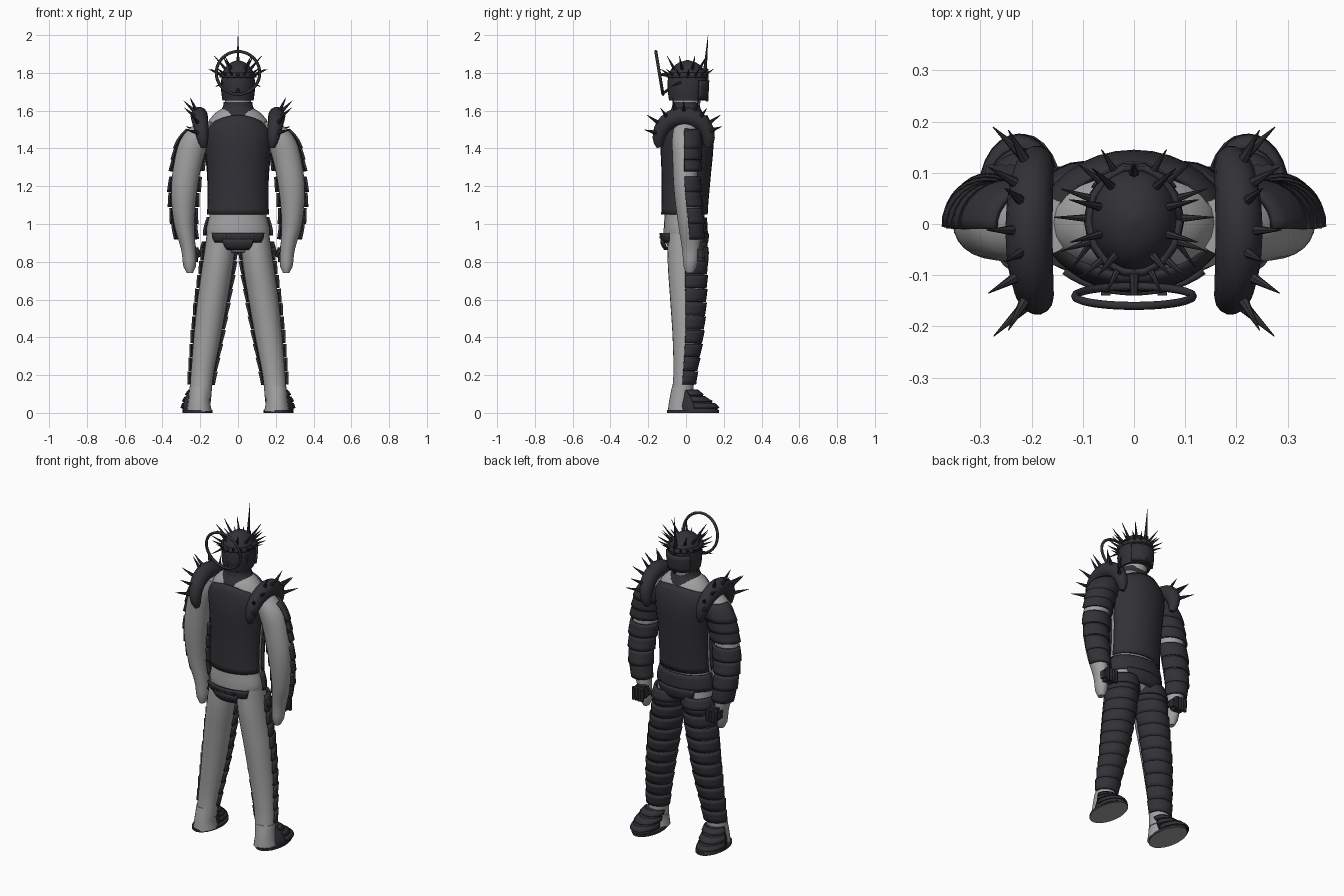
import bpy, bmesh, math
from mathutils import Vector

cube = bpy.data.objects.get("Cube")
if cube:
    bpy.data.objects.remove(cube)


def material(name, rgb):
    m = bpy.data.materials.new(name)
    m.use_nodes = True
    m.diffuse_color = (*rgb, 1)
    m.node_tree.nodes["Principled BSDF"].inputs["Base Color"].default_value = (*rgb, 1)
    return m


GREY = material("grey_suit", (0.36, 0.36, 0.365))
DARK = material("dark_armour", (0.032, 0.031, 0.037))


def finish(name, bm, mat):
    mesh = bpy.data.meshes.new(name)
    bm.to_mesh(mesh)
    bm.free()
    mesh.materials.append(mat)
    for p in mesh.polygons:
        p.use_smooth = True
    mesh.set_sharp_from_angle(angle=math.radians(40))
    ob = bpy.data.objects.new(name, mesh)
    bpy.context.collection.objects.link(ob)
    return ob


def at(profile, z):
    """Smoothly interpolated ring (x, y, rx, ry) of a profile at a height."""
    n = len(profile)
    i = 0
    while i < n - 2 and z > profile[i + 1][2]:
        i += 1
    a, b = profile[i], profile[i + 1]
    before, after = profile[max(i - 1, 0)], profile[min(i + 2, n - 1)]
    h = b[2] - a[2]
    t = min(max((z - a[2]) / h, 0), 1)
    out = []
    for k in (0, 1, 3, 4):
        m0 = (b[k] - before[k]) / (b[2] - before[2]) * h
        m1 = (after[k] - a[k]) / (after[2] - a[2]) * h
        out.append((2*t**3 - 3*t*t + 1) * a[k] + (t**3 - 2*t*t + t) * m0
                   + (3*t*t - 2*t**3) * b[k] + (t**3 - t*t) * m1)
    return out


def loft(name, profile, mat, s=1, z0=None, z1=None, rows=16, arc=None,
         grow=(0, 0), dip=0, thick=0.012):
    """Skin a profile; with an arc it becomes an open, thickened plate."""
    z0 = profile[0][2] if z0 is None else z0
    z1 = profile[-1][2] if z1 is None else z1
    a0, a1 = arc or (0, 360)
    cols = 24 if arc is None else 15
    bm = bmesh.new()
    rings = []
    for r in range(rows + 1):
        f = r / rows
        z = z0 + (z1 - z0) * f
        x, y, rx, ry = at(profile, z)
        g = grow[0] + (grow[1] - grow[0]) * f
        ring = []
        for c in range(cols):
            a = math.radians(a0 + (a1 - a0) * c / (cols if arc is None else cols - 1))
            ring.append(bm.verts.new((s * x + (rx + g) * math.cos(a),
                                      y + (ry + g) * math.sin(a),
                                      z - dip * f * math.cos(a) ** 2)))
        rings.append(ring)
    for low, high in zip(rings, rings[1:]):
        for c in range(cols if arc is None else cols - 1):
            d = (c + 1) % cols
            bm.faces.new((low[c], low[d], high[d], high[c]))
    if arc is None:
        bm.faces.new(rings[0][::-1])
        bm.faces.new(rings[-1])
    ob = finish(name, bm, mat)
    if arc:
        mod = ob.modifiers.new("thickness", "SOLIDIFY")
        mod.thickness = thick
        mod.offset = 0
    return ob


def rods(name, items, sides=7):
    """Tapered rods, each (base, tip, base radius, tip radius)."""
    bm = bmesh.new()
    for base, tip, r1, r2 in items:
        base, tip = Vector(base), Vector(tip)
        d = tip - base
        new = bmesh.ops.create_cone(bm, cap_ends=True, segments=sides, radius1=r1,
                                    radius2=r2, depth=d.length)["verts"]
        mat = d.to_track_quat("Z", "Y").to_matrix()
        for v in new:
            v.co = mat @ v.co + (base + tip) / 2
    return finish(name, bm, DARK)


def box(name, centre, size, bevel=0.008):
    bm = bmesh.new()
    bmesh.ops.create_cube(bm, size=1)
    for v in bm.verts:
        v.co = Vector(centre) + Vector([a * b for a, b in zip(v.co, size)])
    bmesh.ops.bevel(bm, geom=bm.edges[:], offset=bevel, segments=2, affect="EDGES")
    return finish(name, bm, DARK)


# Profiles: x, y, z, half width, half depth
torso = [(0, -.005, .85, .06, .06), (0, -.01, .9, .145, .1), (0, -.01, .96, .168, .108),
         (0, -.008, 1.06, .148, .105), (0, 0, 1.25, .146, .112), (0, .004, 1.42, .158, .122),
         (0, .004, 1.52, .165, .112), (0, 0, 1.58, .13, .09), (0, 0, 1.62, .07, .065)]
leg = [(.2, -.02, .08, .058, .058), (.19, -.012, .2, .06, .055), (.163, .002, .4, .072, .073),
       (.135, .004, .6, .08, .088), (.105, 0, .8, .082, .097), (.09, -.005, .95, .075, .09)]
arm = [(.255, .02, .74, .016, .02), (.256, .022, .77, .032, .034), (.262, .026, .86, .038, .046),
       (.285, .018, 1.0, .054, .06), (.285, 0, 1.18, .069, .064), (.258, -.004, 1.35, .076, .068),
       (.22, -.004, 1.46, .078, .07), (.17, -.004, 1.54, .05, .055)]
heel = [(.205, -.022, .008, .066, .074), (.205, -.024, .06, .058, .066), (.2, -.02, .14, .056, .054)]
boot = [(.224, .065, .008, .07, .106), (.224, .058, .04, .068, .1),
        (.215, .036, .08, .064, .066), (.203, .012, .12, .055, .046)]
sole = [(.215, .038, 0, .079, .138), (.215, .038, .014, .079, .138)]
helmet = [(0, .006, 1.655, .083, .096), (0, .006, 1.72, .09, .104), (0, .008, 1.79, .085, .1),
          (0, .008, 1.83, .066, .078), (0, .008, 1.855, .038, .045), (0, .008, 1.868, .004, .004)]
collar = [(0, 0, 1.555, .125, .1), (0, 0, 1.59, .1, .088), (0, 0, 1.62, .08, .074),
          (0, 0, 1.645, .076, .072)]

# Body and torso plates
loft("body", torso, GREY, rows=24)
loft("back_plate", torso, DARK, z0=1.05, z1=1.575, arc=(188, 352), grow=(.012, .01), dip=.05)
loft("chest_plate", torso, DARK, z0=1.05, z1=1.575, arc=(8, 172), grow=(.012, .014), dip=.04)
loft("waist_plate", torso, DARK, z0=.94, z1=1.035, rows=4, arc=(0, 180), grow=(.012, .008))
loft("front_fauld", torso, DARK, z0=.875, z1=.95, rows=4, arc=(50, 130), grow=(.02, .018))
loft("rear_belt", torso, DARK, z0=.905, z1=.952, rows=3, arc=(222, 318), grow=(.012, .016))
loft("rear_fauld", torso, DARK, z0=.865, z1=.92, rows=3, arc=(242, 298), grow=(.03, .014))
for i in range(-1, 2):
    box("belt_stud", (i * .055, -.125, .93), (.035, .03, .03))

# Head
loft("neck", [(0, 0, 1.56, .07, .066), (0, .004, 1.68, .07, .076)], GREY, rows=4)
loft("neck_collar", collar, DARK, rows=8)
loft("helmet", helmet, DARK, rows=18)
loft("brow_band", helmet, DARK, z0=1.775, z1=1.8, rows=2, arc=(0, 360), grow=(.005, .005))
loft("visor", helmet, DARK, z0=1.66, z1=1.76, rows=4, arc=(35, 145), grow=(.006, .006))
box("face_ridge", (0, .112, 1.735), (.016, .016, .18), .005)
rods("horn", [((0, .1, 1.8), (0, .117, 2.0), .011, .001)])
rods("halo_strut", [((0, -.08, 1.79), (0, -.14, 1.79), .012, .007),
                    ((0, -.08, 1.72), (0, -.124, 1.69), .009, .007)])
bpy.ops.mesh.primitive_torus_add(major_radius=.115, minor_radius=.008, major_segments=40,
                                 minor_segments=8, location=(0, -.141, 1.8),
                                 rotation=(math.radians(99.5), 0, 0))
halo = bpy.context.object
halo.name = "halo_ring"
halo.data.materials.append(DARK)
for p in halo.data.polygons:
    p.use_smooth = True

# Helmet spikes, two rows fanned around the crown
spikes = []
for z, rise, angles, length in ((1.785, .035, (-70, -48, -24, 2, 24, 46, 66), .07),
                                (1.82, .07, (-58, -20, 18, 52), .06)):
    x, y, rx, ry = at(helmet, z)
    for s in (1, -1):
        for a in angles:
            c, n = s * math.cos(math.radians(a)), math.sin(math.radians(a))
            spikes.append(((c * rx * .95, y + n * ry * .95, z),
                           (c * (rx + length), y + n * (ry + length * .7), z + rise), .009, .001))
        spikes.append((((s * .08), -.03, 1.75), (s * .12, -.085, 1.725), .008, .001))
rods("helmet_spikes", spikes)


def shoulder_pad(s):
    """Arched pad swept over the shoulder, with spikes along its outside."""
    bm = bmesh.new()
    rings, sides, steps = [], 14, 20

    def centre(a):
        return Vector((s * (.187 + .018 * math.sin(a)), -.012 + .132 * math.cos(a),
                       1.445 + .125 * math.sin(a)))
    for i in range(steps + 1):
        f = i / steps
        a = math.radians(-18 + 216 * f)
        w = .35 + .65 * math.sin(math.pi * f) ** .6
        out = Vector((0, math.cos(a), math.sin(a)))
        rings.append([bm.verts.new(centre(a) + out * .05 * w * math.sin(b)
                                   + Vector((.046 * w * math.cos(b), 0, 0)))
                      for b in (math.tau * k / sides for k in range(sides))])
    for p, q in zip(rings, rings[1:]):
        for k in range(sides):
            m = (k + 1) % sides
            bm.faces.new((p[k], p[m], q[m], q[k]))
    bm.faces.new(rings[0])
    bm.faces.new(rings[-1])
    bmesh.ops.recalc_face_normals(bm, faces=bm.faces[:])
    finish("shoulder_pad", bm, DARK)
    items = []
    for lean, angles in ((.45, (35, 70, 105, 145)), (1.0, (20, 55, 90, 125, 165))):
        for a in map(math.radians, angles):
            d = Vector((s * lean, math.cos(a), math.sin(a))).normalized()
            base = centre(a) + d * .032
            items.append((base, base + d * .085, .012, .001))
    rods("shoulder_spikes", items)


for s in (1, -1):
    shoulder_pad(s)
    # Arm, its overlapping front plates and the gauntlet
    loft("arm", arm, GREY, s, rows=24)
    for z0, z1 in ((1.4, 1.5), (1.34, 1.42), (1.28, 1.36), (1.17, 1.25), (1.09, 1.165),
                   (1.0, 1.085), (.92, 1.01)):
        loft("arm_plate", arm, DARK, s, z0, z1, rows=4, arc=(-4, 184), grow=(.016, .008))
    box("gauntlet", (s * .25, .075, .845), (.085, .06, .075), .015)
    rods("fingers", [((s * (.222 + .019 * i), .105, .875), (s * (.222 + .019 * i), .108, .8),
                      .013, .01) for i in range(4)]
         + [((s * .225, .06, .87), (s * .2, .05, .83), .014, .011)])
    # Leg and its overlapping front plates
    loft("leg", leg, GREY, s, rows=24)
    for i in range(10):
        z = .15 + i * .073
        loft("leg_plate", leg, DARK, s, z, z + .069, rows=3, arc=(-4, 184), grow=(.008, .014))
    loft("thigh_plate", leg, DARK, s, .84, .905, rows=3, arc=(0, 180), grow=(.022, .014))
    # Foot
    loft("heel", heel, GREY, s, rows=8)
    loft("boot", boot, DARK, s, rows=8)
    for z in (.025, .06, .095):
        loft("boot_lame", boot, DARK, s, z, z + .025, rows=2, arc=(-10, 190), grow=(.007, .003), thick=.008)
    foot = loft("sole", sole, DARK, s, rows=1)
    foot.data.materials.append(GREY)
    for p in foot.data.polygons:
        if p.normal.z < -.9:
            p.material_index = 1
